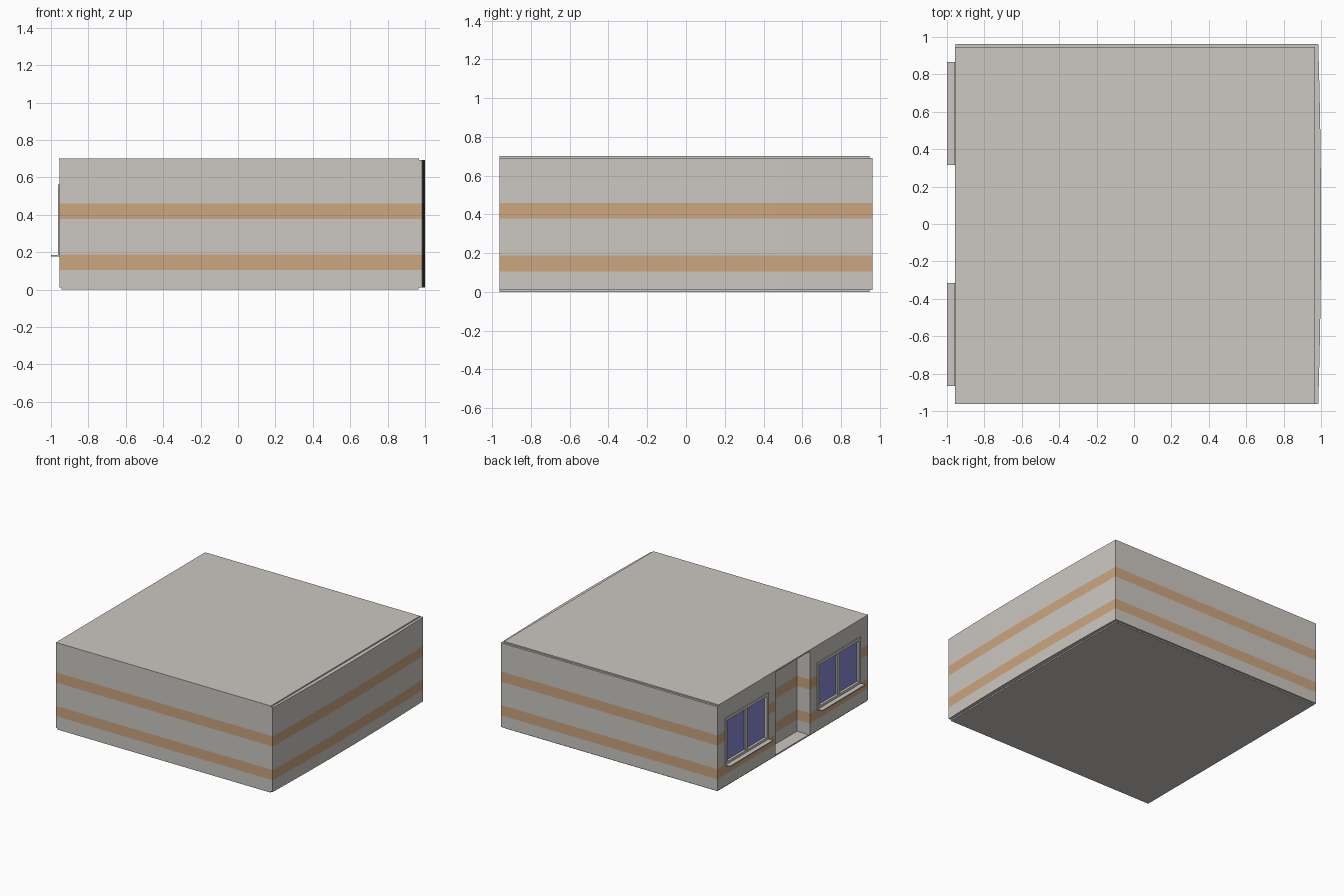
import bpy, bmesh

if "Cube" in bpy.data.objects:
    bpy.data.objects.remove(bpy.data.objects["Cube"])

def srgb(*c):
    return tuple(((v / 255 + 0.055) / 1.055) ** 2.4 for v in c) + (1,)

def material(name, rgb):
    m = bpy.data.materials.new(name)
    m.diffuse_color = srgb(*rgb)
    m.use_nodes = True
    m.node_tree.nodes["Principled BSDF"].inputs["Base Color"].default_value = m.diffuse_color
    return m

GREY = material("warm grey plaster", (204, 200, 194))
TAN = material("tan stripe", (204, 166, 128))
BLUE = material("blue glass", (138, 138, 214))

def finish(name, bm, *mats):
    me = bpy.data.meshes.new(name)
    bmesh.ops.recalc_face_normals(bm, faces=bm.faces)
    bm.to_mesh(me)
    bm.free()
    for m in mats:
        me.materials.append(m)
    ob = bpy.data.objects.new(name, me)
    bpy.context.collection.objects.link(ob)
    return ob

def box(name, x, y, z, mat):
    bm = bmesh.new()
    bmesh.ops.create_cube(bm, size=1)
    for v in bm.verts:
        v.co = [a + (b - a) * (c + 0.5) for (a, b), c in zip((x, y, z), v.co)]
    return finish(name, bm, mat)

# Walls: plan with entrance recess on the left and a slightly bowed right side
L, D, W = -0.955, -0.84, 0.963
bow = [(1.0 - 0.015 * (t / 8) ** 2, W * t / 8) for t in range(-8, 9)]
plan = [(L, -W)] + bow + [(L, W), (L, 0.22), (D, 0.22), (D, -0.22), (L, -0.22)]
levels = [0.01, 0.105, 0.188, 0.378, 0.46, 0.692]
bm = bmesh.new()
rings = [[bm.verts.new((x, y, z)) for x, y in plan] for z in levels]
n = len(plan)
for k in range(len(levels) - 1):
    for i in range(n):
        j = (i + 1) % n
        f = bm.faces.new((rings[k][i], rings[k][j], rings[k + 1][j], rings[k + 1][i]))
        f.material_index = 1 if k in (1, 3) else 0
bm.faces.new(rings[-1])
bm.faces.new(rings[0][::-1])
walls = finish("walls", bm, GREY, TAN)

# Roof and floor slabs
box("roof", (-0.957, 0.968), (-0.963, 0.947), (0.69, 0.702), GREY)
box("floor", (-0.945, 0.965), (-0.963, 0.947), (0, 0.0115), GREY)

# Two windows: opening, trim, mullion, panes and projecting sill
for side, c in (("back", 0.59), ("front", -0.59)):
    y0, y1, z0, z1, t = c - 0.275, c + 0.275, 0.18, 0.562, 0.025
    cut = box(side + "_window_cutter", (-1, -0.93), (y0 + .01, y1 - .01), (z0 + .01, z1 - .01), GREY)
    cut.hide_render = True
    cut.hide_set(True)
    mod = walls.modifiers.new(side + "_opening", 'BOOLEAN')
    mod.operation = 'DIFFERENCE'
    mod.solver = 'EXACT'
    mod.object = cut
    X = (-0.962, -0.93)
    box(side + "_trim_1", X, (y0, y0 + t), (z0, z1), GREY)
    box(side + "_trim_2", X, (y1 - t, y1), (z0, z1), GREY)
    box(side + "_trim_top", X, (y0 + t, y1 - t), (z1 - t, z1), GREY)
    box(side + "_trim_bottom", X, (y0 + t, y1 - t), (z0, z0 + t), GREY)
    box(side + "_mullion", (-0.955, -0.93), (c - 0.016, c + 0.016), (z0 + t, z1 - t), GREY)
    box(side + "_pane_1", (-0.942, -0.934), (y0 + t, c - 0.016), (z0 + t, z1 - t), BLUE)
    box(side + "_pane_2", (-0.942, -0.934), (c + 0.016, y1 - t), (z0 + t, z1 - t), BLUE)
    box(side + "_sill", (-1.0, -0.95), (y0, y1), (z0 - 0.002, z0 + 0.006), GREY)
